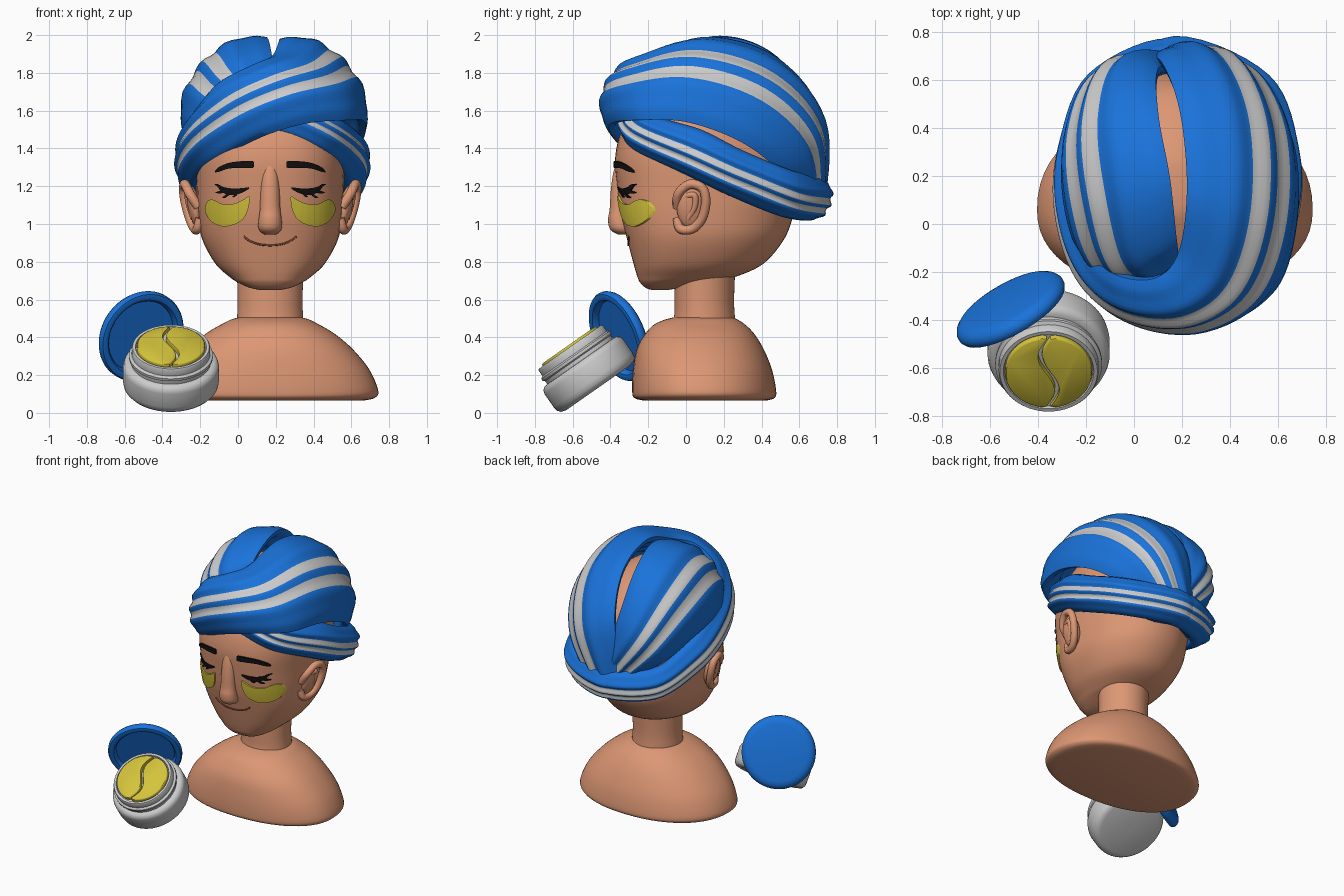
import bpy, bmesh, math
from mathutils import Vector, Matrix
from mathutils.bvhtree import BVHTree

CX = 0.17  # centre line of the bust


def material(name, col):
    m = bpy.data.materials.new(name)
    m.diffuse_color = (*col, 1)
    return m


SKIN = material("skin", (0.72, 0.31, 0.175))
BLUE = material("blue_cloth", (0.010, 0.17, 0.70))
PALE = material("pale_stripe", (0.8, 0.8, 0.8))
GOLD = material("gold_gel", (0.66, 0.55, 0.045))
BLACK = material("black_hair", (0.006, 0.005, 0.005))
LIP = material("lip_line", (0.22, 0.07, 0.035))


def smooth_path(pts, n=6):
    """Catmull-Rom through tuples of any length."""
    out = []
    for i in range(len(pts) - 1):
        p0, p1, p2, p3 = (pts[max(i - 1, 0)], pts[i], pts[i + 1], pts[min(i + 2, len(pts) - 1)])
        for k in range(n):
            t = k / n
            out.append(tuple(0.5 * (2 * b + (c - a) * t + (2 * a - 5 * b + 4 * c - d) * t * t
                                    + (3 * b - a - 3 * c + d) * t ** 3)
                             for a, b, c, d in zip(p0, p1, p2, p3)))
    return out + [tuple(pts[-1])]


def loft(name, rings, mats=(), pick=None, matrix=Matrix(), angle=40):
    """Skin a stack of closed rings and cap both ends."""
    n = len(rings[0])
    verts = [p for r in rings for p in r]
    faces = [(i * n + j, i * n + (j + 1) % n, (i + 1) * n + (j + 1) % n, (i + 1) * n + j)
             for i in range(len(rings) - 1) for j in range(n)]
    faces += [tuple(range(n))[::-1], tuple(range(len(verts) - n, len(verts)))]
    me = bpy.data.meshes.new(name)
    me.from_pydata(verts, [], faces)
    for m in mats:
        me.materials.append(m)
    if pick:
        for f in me.polygons[:-2]:
            f.material_index = pick(f.index % n)
    bm = bmesh.new()
    bm.from_mesh(me)
    bmesh.ops.recalc_face_normals(bm, faces=bm.faces)
    bm.to_mesh(me)
    bm.free()
    ob = bpy.data.objects.new(name, me)
    ob.matrix_world = matrix
    bpy.context.collection.objects.link(ob)
    bpy.ops.object.select_all(action='DESELECT')
    ob.select_set(True)
    bpy.context.view_layer.objects.active = ob
    bpy.ops.object.shade_smooth_by_angle(angle=math.radians(angle))
    return ob, BVHTree.FromPolygons([Vector(v) for v in verts], faces)


def form(name, sections, front=2.0, back=2.0, n=56, mid=0.45, steps=6):
    """Body form from (z, half width, front y, back y) sections, superelliptic front and back."""
    rings = []
    for z, w, f, b in smooth_path(sections, steps):
        ym, ring = f + (b - f) * mid, []
        for k in range(n):
            c, s = math.cos(2 * math.pi * k / n), math.sin(2 * math.pi * k / n)
            p = front if s < 0 else back
            c, s = [math.copysign(abs(v) ** (2 / p), v) for v in (c, s)]
            ring.append((CX + w * c, ym + s * ((b - ym) if s > 0 else (ym - f)), z))
        rings.append(ring)
    return loft(name, rings, [SKIN], angle=60)


def lathe(name, profile, matrix, mats=(), n=64):
    rings = [[(r * math.cos(2 * math.pi * k / n), r * math.sin(2 * math.pi * k / n), h)
              for k in range(n)] for r, h in profile]
    loft(name, rings, mats, matrix=matrix, angle=35)


def tube(name, pts, radius, mat):
    cu = bpy.data.curves.new(name, 'CURVE')
    cu.dimensions, cu.bevel_depth, cu.bevel_resolution = '3D', radius, 4
    cu.use_fill_caps = True
    path = smooth_path(pts)
    sp = cu.splines.new('POLY')
    sp.points.add(len(path) - 1)
    for p, q in zip(sp.points, path):
        p.co = (*q, 1)
    cu.materials.append(mat)
    bpy.context.collection.objects.link(bpy.data.objects.new(name, cu))


# Shoulders, neck, head and nose
form("shoulders", [(0.066, 0.50, -0.23, 0.43), (0.08, 0.555, -0.275, 0.47), (0.12, 0.572, -0.285, 0.477),
                   (0.23, 0.525, -0.28, 0.455), (0.34, 0.435, -0.26, 0.41), (0.42, 0.34, -0.215, 0.36),
                   (0.47, 0.255, -0.165, 0.31), (0.50, 0.19, -0.09, 0.26), (0.515, 0.1, 0.0, 0.2)], 2.2, 2.2)
form("neck", [(0.44, 0.182, -0.075, 0.268), (0.52, 0.174, -0.062, 0.258), (0.62, 0.172, -0.06, 0.255),
              (0.85, 0.18, -0.06, 0.265)])
_, face = form("head", [(0.650, 0.05, -0.18, -0.10), (0.663, 0.11, -0.215, -0.02), (0.69, 0.17, -0.243, 0.12),
                        (0.72, 0.215, -0.257, 0.26), (0.79, 0.29, -0.278, 0.41), (0.92, 0.36, -0.312, 0.52),
                        (1.05, 0.382, -0.345, 0.57), (1.20, 0.39, -0.365, 0.61), (1.35, 0.395, -0.375, 0.63),
                        (1.5, 0.38, -0.34, 0.62), (1.65, 0.32, -0.25, 0.56), (1.77, 0.22, -0.12, 0.43),
                        (1.84, 0.1, 0.02, 0.29), (1.855, 0.03, 0.1, 0.2)], 2.5, 2.1)
form("nose", [(1.36, 0.02, -0.36, -0.3), (1.27, 0.042, -0.385, -0.3), (1.18, 0.05, -0.398, -0.3),
              (1.08, 0.054, -0.404, -0.3), (1.03, 0.06, -0.412, -0.29), (0.985, 0.063, -0.408, -0.27),
              (0.96, 0.052, -0.39, -0.27), (0.945, 0.03, -0.36, -0.27)], n=28)


def face_y(x, z):
    return face.ray_cast(Vector((x, -2, z)), Vector((0, 1, 0)))[0].y


def decal(name, stations, side, mat, lift, rows=6):
    """Thin piece lying on the face; stations are (distance from centre, top z, bottom z)."""
    rings = []
    for d, t, b in smooth_path(stations):
        x = CX + side * d
        col = [(x, t + (b - t) * k / rows) for k in range(rows + 1)]
        rings.append([(x, face_y(x, z) - lift, z) for x, z in col]
                     + [(x, face_y(x, z) + 0.01, z) for x, z in reversed(col)])
    loft(name, rings, [mat])


# Paired face details and ears
for s, tag in ((-1, "left"), (1, "right")):
    decal("eye_patch_" + tag, [(0.108, 1.142, 1.132), (0.116, 1.147, 1.08), (0.14, 1.13, 1.03),
                               (0.19, 1.108, 0.997), (0.25, 1.105, 0.987), (0.30, 1.128, 1.005),
                               (0.33, 1.122, 1.035), (0.346, 1.09, 1.07)], s, GOLD, 0.013)
    decal("closed_eyelid_" + tag, [(0.112, 1.195, 1.186), (0.15, 1.190, 1.165), (0.19, 1.188, 1.154),
                                   (0.23, 1.192, 1.157), (0.26, 1.200, 1.174), (0.278, 1.205, 1.197)],
          s, BLACK, 0.008, 2)
    for i, (d, z, dx, dz) in enumerate(((0.235, 1.178, 0.055, -0.012), (0.21, 1.17, 0.045, -0.03),
                                        (0.25, 1.185, 0.045, 0.024), (0.17, 1.17, 0.03, -0.026))):
        decal(f"eyelash_{tag}_{i}", [(d, z + 0.011, z - 0.011), (d + dx * .6, z + dz * .8 + 0.007, z + dz * .8 - 0.007),
                                     (d + dx, z + dz + 0.002, z + dz)], s, BLACK, 0.009, 2)
    decal("eyebrow_" + tag, [(0.086, 1.325, 1.305), (0.095, 1.333, 1.297), (0.16, 1.332, 1.297),
                             (0.22, 1.323, 1.293), (0.27, 1.302, 1.277), (0.292, 1.281, 1.273)], s, BLACK, 0.012, 3)
    rim = [(0.38, -0.045, 1.09), (0.425, -0.04, 1.16), (0.45, 0.02, 1.21), (0.458, 0.085, 1.19),
           (0.45, 0.105, 1.12), (0.425, 0.085, 1.03), (0.4, 0.035, 0.975), (0.385, -0.03, 0.975), (0.37, -0.045, 1.03)]
    tube("ear_rim_" + tag, [(CX + s * d, y, z) for d, y, z in rim], 0.025, SKIN)
    tube("ear_fold_" + tag, [(CX + s * d, y, z) for d, y, z in
                             ((0.425, 0.0, 1.15), (0.437, 0.045, 1.15), (0.425, 0.045, 1.09), (0.405, 0.01, 1.03))],
         0.017, SKIN)
    bowl = Matrix.Translation((CX + s * 0.40, 0.025, 1.09)) @ Matrix.Rotation(s * 0.2, 4, 'Y')
    lathe("ear_bowl_" + tag, [(math.sin(a * math.pi / 12) + 1e-3, math.cos(a * math.pi / 12)) for a in range(13)],
          bowl @ Matrix.Diagonal((0.035, 0.075, 0.115, 1)), [SKIN], 24)

# Smile
tube("smile_line", [(x, face_y(x, z) - 0.001, z) for x, z in
                    ((0.03, 0.935), (0.06, 0.912), (0.11, 0.893), (0.17, 0.887), (0.23, 0.893), (0.28, 0.912),
                     (0.31, 0.935))], 0.005, LIP)


def towel(name, stations, half=0.052, cols=24):
    """Padded striped cloth strip; stations are lower edge xyz + upper edge xyz."""
    rings, hub = [], Vector((CX, 0.13, 1.28))
    for st in smooth_path(stations, 7):
        a, b = Vector(st[:3]), Vector(st[3:])
        w = b - a
        out = (a + b) / 2 - hub
        out = (out - w * (out.dot(w) / w.dot(w))).normalized()

        def point(k, side):
            t = k / cols
            pad = half * (1 - abs(2 * t - 1) ** 6) * (1 + 0.16 * math.cos(8 * math.pi * t))
            return tuple(a + w * t + out * (0.17 * w.length * 4 * t * (1 - t) + side * pad))
        rings.append([point(k, 1) for k in range(cols + 1)] + [point(k, -1.6) for k in range(cols - 1, 0, -1)])
    loft(name, rings, [BLUE, PALE], lambda j: int(j in (7, 8, 9, 12, 13, 14)), angle=60)


# Two towel wraps crossing over the forehead
towel("towel_wrap_outer", [
    (.36, .57, 1.12, .04, .67, 1.18), (.55, .48, 1.29, .11, .68, 1.60), (.66, .28, 1.44, .19, .47, 1.88),
    (.67, .0, 1.54, .22, .14, 1.98), (.59, -.26, 1.55, .18, -.13, 1.89), (.35, -.40, 1.53, .07, -.23, 1.84),
    (.10, -.38, 1.45, -.10, -.20, 1.75), (-.11, -.25, 1.33, -.19, -.08, 1.63), (-.20, .0, 1.23, -.235, .10, 1.53),
    (-.20, .25, 1.13, -.235, .30, 1.41), (-.11, .50, 1.04, -.15, .57, 1.28), (.15, .62, 1.02, .15, .71, 1.25),
    (.35, .49, 1.06, .36, .54, 1.23)])
towel("towel_wrap_inner", [
    (.08, .58, 1.13, .28, .63, 1.17), (-.17, .50, 1.31, .11, .66, 1.59), (-.275, .28, 1.45, .10, .47, 1.89),
    (-.275, .05, 1.50, .15, .19, 1.99), (-.20, -.12, 1.47, .18, -.08, 1.89), (.0, -.25, 1.46, .20, -.14, 1.71),
    (.22, -.32, 1.47, .35, -.20, 1.64), (.44, -.26, 1.38, .50, -.15, 1.57), (.56, .0, 1.26, .60, .08, 1.50),
    (.57, .25, 1.14, .61, .30, 1.39), (.47, .50, 1.04, .52, .57, 1.28), (.17, .63, 1.02, .17, .72, 1.25),
    (-.05, .50, 1.06, -.06, .55, 1.23)])

# Open jar leaning forward
jar = Matrix.Translation((-0.355, -0.463, 0.134)) @ Matrix.Rotation(math.radians(35), 4, 'X')
lathe("jar", [(0.02, 0), (0.21, 0), (0.236, 0.008), (0.25, 0.025), (0.254, 0.05), (0.254, 0.135), (0.248, 0.155),
              (0.232, 0.168), (0.212, 0.17), (0.212, 0.19), (0.222, 0.197), (0.222, 0.212), (0.208, 0.22),
              (0.208, 0.255), (0.203, 0.263), (0.188, 0.263), (0.184, 0.25), (0.02, 0.25)], jar)

# Two gel pads split by an S-shaped gap
for s, tag in ((-1, "left"), (1, "right")):
    R, ring = 0.178, []
    for k in range(25):
        v = 1 - k / 12
        ring.append((-0.035 * math.sin(math.pi * v) + s * 0.008, R * v * 0.97))
    for k in range(1, 24):
        a = -math.pi / 2 + math.pi * k / 24
        ring.append((s * (R * math.cos(a) + 0.003), R * math.sin(a)))
    mx, my = s * R * 0.45, 0
    loft("gel_pad_" + tag, [[(mx + (x - mx) * f, my + (y - my) * f, h) for x, y in ring]
                            for f, h in ((1, 0.245), (1, 0.266), (0.985, 0.272), (0.95, 0.275))], [GOLD], matrix=jar)

# Lid standing behind the jar
lid = Matrix.Translation((-0.518, -0.347, 0.41)) @ Vector((-0.47, 0.81, 0.33)).to_track_quat('Z', 'Y').to_matrix().to_4x4()
lathe("jar_lid", [(0.02, 0.036), (0.195, 0.034), (0.222, 0.028), (0.24, 0.015), (0.25, -0.003), (0.25, -0.02),
                  (0.242, -0.034), (0.225, -0.038), (0.21, -0.034), (0.2, -0.022), (0.197, 0.0), (0.02, 0.0)], lid, [BLUE])
